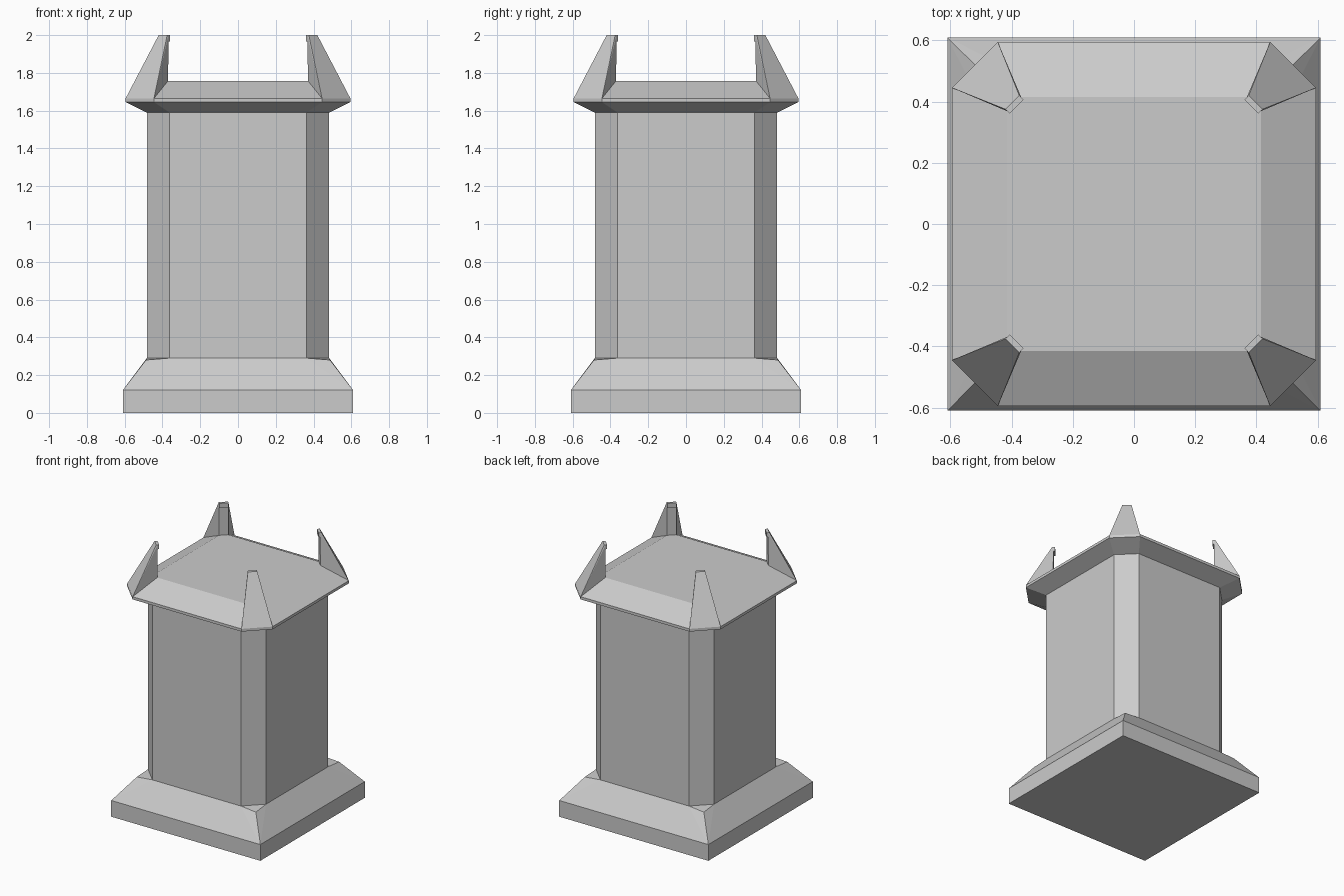
import bpy, bmesh

if "Cube" in bpy.data.objects:
    bpy.data.objects.remove(bpy.data.objects["Cube"])


def square(h, z):
    return [(sx * h, sy * h, z) for sx in (-1, 1) for sy in (-1, 1)]


def octagon(h, c, z):
    # square of half width h with corners cut back to c
    return [(x, y, z) for sx in (-1, 1) for sy in (-1, 1)
            for x, y in ((sx * h, sy * c), (sx * c, sy * h))]


def hull(name, points, parts=()):
    # flat-faced solids from the convex hull of each point set
    bm = bmesh.new()
    for pts in (points, *parts):
        verts = [bm.verts.new(p) for p in pts]
        bmesh.ops.convex_hull(bm, input=verts)
    bmesh.ops.dissolve_limit(bm, angle_limit=0.01, verts=bm.verts[:], edges=bm.edges[:])
    bmesh.ops.recalc_face_normals(bm, faces=bm.faces[:])
    mesh = bpy.data.meshes.new(name)
    bm.to_mesh(mesh)
    bm.free()
    ob = bpy.data.objects.new(name, mesh)
    bpy.context.collection.objects.link(ob)
    return ob


# Square plinth with sloped shoulders
hull("base", square(0.61, 0) + square(0.61, 0.12) + square(0.487, 0.28)
     + octagon(0.483, 0.362, 0.29))

# Chamfered column
hull("column", octagon(0.483, 0.362, 0.29) + octagon(0.483, 0.362, 1.59))

# Flared cap with thin eave and low sloped roof
hull("cap", octagon(0.483, 0.362, 1.59) + octagon(0.595, 0.445, 1.645)
     + octagon(0.595, 0.445, 1.665) + octagon(0.415, 0.37, 1.758))

# Corner horns, each with a small inward lip at the tip
for i, (sx, sy) in enumerate(((-1, -1), (1, -1), (1, 1), (-1, 1))):
    def edge(a, b, z):
        return [(sx * a, sy * b, z), (sx * b, sy * a, z)]
    horn = (edge(0.595, 0.445, 1.665) + edge(0.415, 0.37, 1.755)
            + edge(0.42, 0.375, 2.0) + edge(0.413, 0.368, 2.0))
    lip = [p for z in (1.967, 2.0)
           for p in edge(0.416, 0.371, z) + edge(0.406, 0.361, z)]
    hull(f"corner_horn_{i + 1}", horn, [lip])
